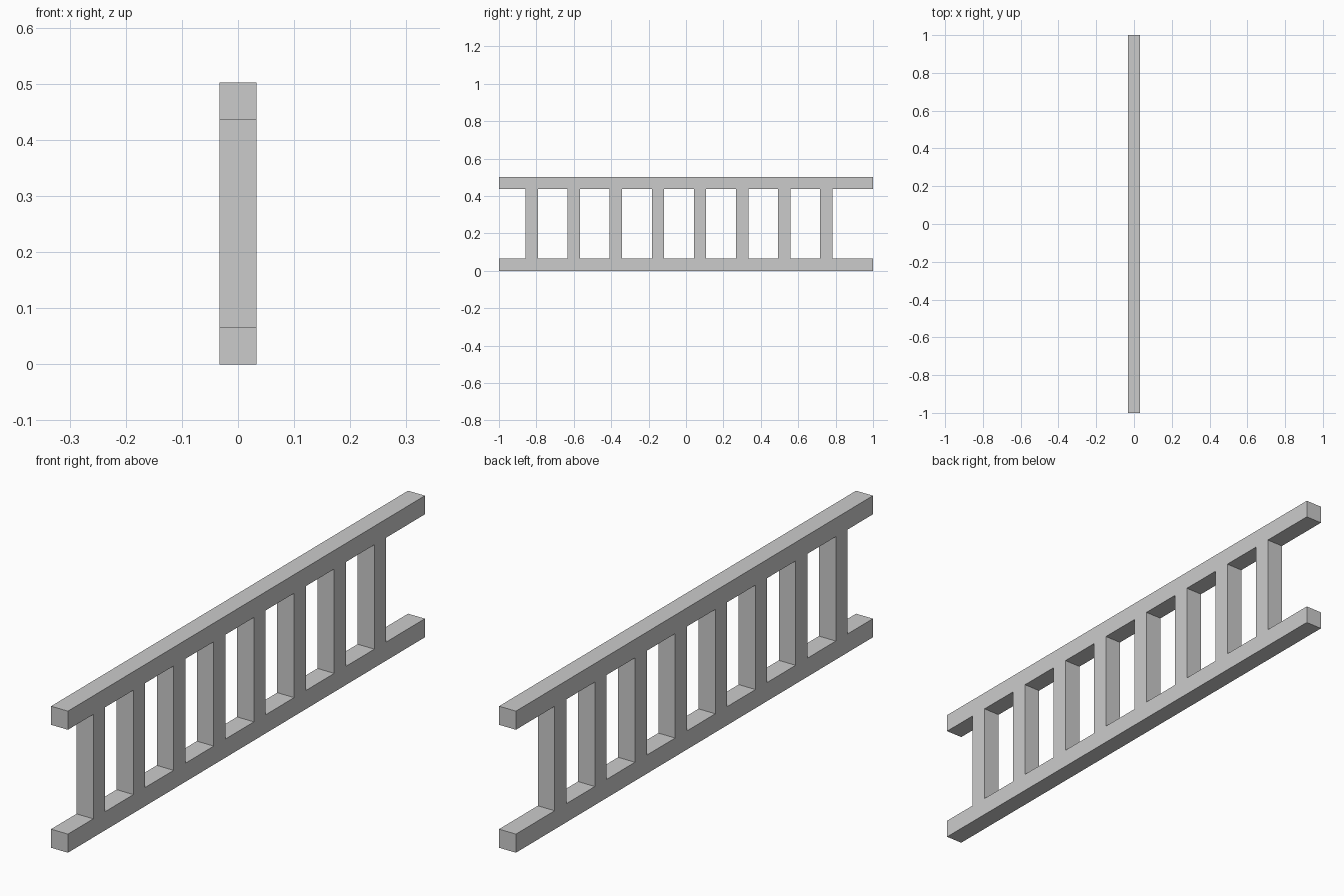
import bpy

if "Cube" in bpy.data.objects:
    bpy.data.objects.remove(bpy.data.objects["Cube"])

T = 0.066          # square bar thickness
HEIGHT = 0.502
LENGTH = 2.0


def bar(name, size, loc):
    bpy.ops.mesh.primitive_cube_add(size=1, location=loc)
    ob = bpy.context.object
    ob.name = name
    ob.scale = size
    bpy.ops.object.transform_apply(location=False, rotation=False, scale=True)
    return ob


# Long side rails
bar("lower_rail", (T, LENGTH, T), (0, 0, T / 2))
bar("upper_rail", (T, LENGTH, T), (0, 0, HEIGHT - T / 2))

# Eight evenly spaced rungs, set slightly towards -y
for i in range(8):
    bar(f"rung_{i + 1}", (T, T, HEIGHT - 2 * T), (0, -0.825 + 0.225 * i, HEIGHT / 2))
